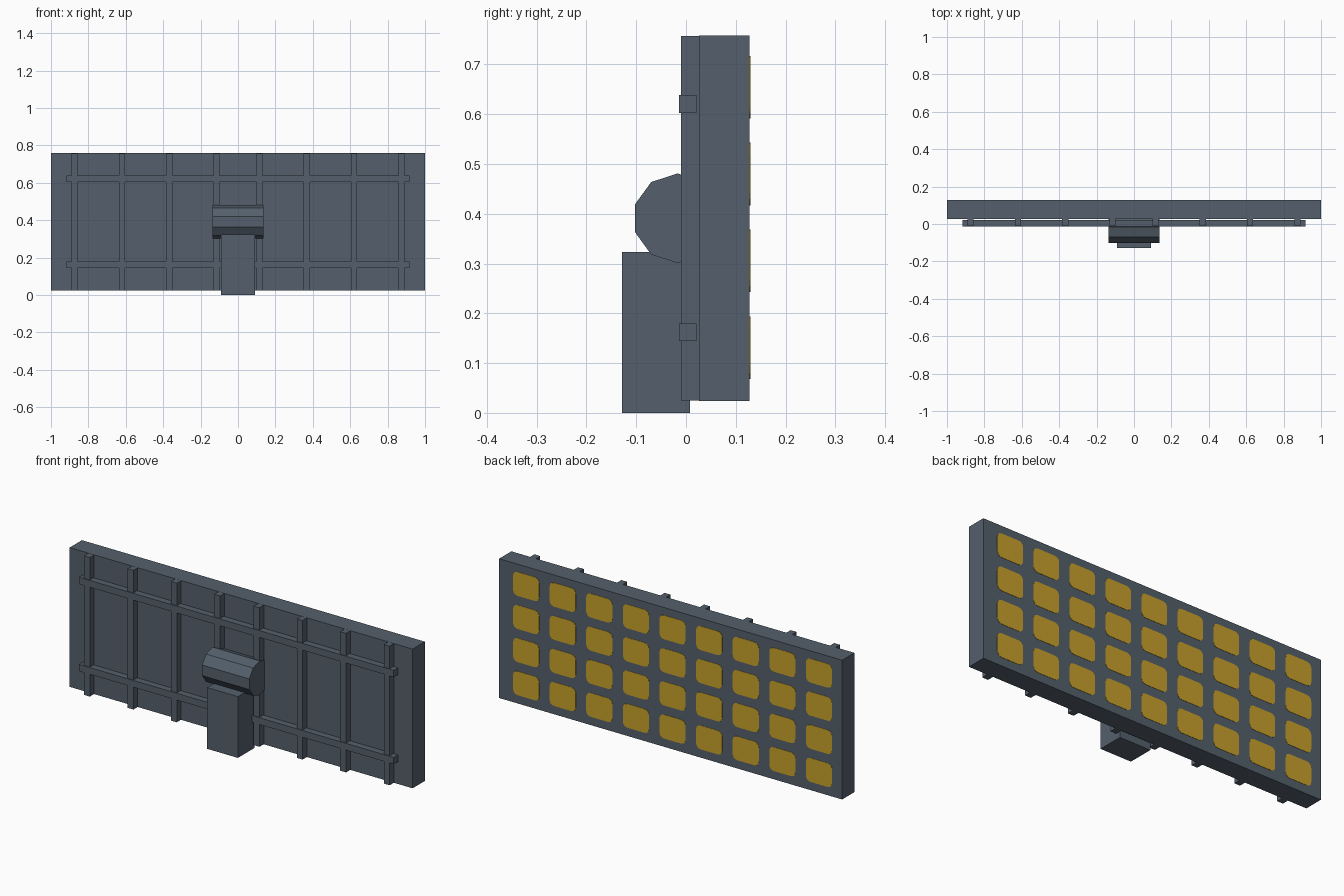
import bpy, bmesh, math
from mathutils import Matrix

if "Cube" in bpy.data.objects:
    bpy.data.objects.remove(bpy.data.objects["Cube"])


def material(name, color):
    m = bpy.data.materials.new(name)
    m.diffuse_color = (*color, 1)
    m.use_nodes = True
    m.node_tree.nodes["Principled BSDF"].inputs["Base Color"].default_value = m.diffuse_color
    return m


slate = material("slate_grey", (0.089, 0.117, 0.150))
gold = material("gold", (0.565, 0.352, 0.023))


def finish(name, bm, mat):
    bmesh.ops.recalc_face_normals(bm, faces=bm.faces)
    me = bpy.data.meshes.new(name)
    bm.to_mesh(me)
    bm.free()
    me.materials.append(mat)
    ob = bpy.data.objects.new(name, me)
    bpy.context.collection.objects.link(ob)
    return ob


def add_box(bm, x, y, z):
    size = [b - a for a, b in (x, y, z)]
    mid = [(a + b) / 2 for a, b in (x, y, z)]
    bmesh.ops.create_cube(bm, size=1, matrix=Matrix.Translation(mid) @ Matrix.Diagonal((*size, 1)))


def boxes(name, specs):
    bm = bmesh.new()
    for s in specs:
        add_box(bm, *s)
    return finish(name, bm, slate)


# Main slab and support post
boxes("panel", [((-1, 1), (0.026, 0.128), (0.024, 0.758))])
boxes("post", [((-0.09, 0.09), (-0.129, 0.008), (0, 0.323))])

# Ribs on the front
boxes("vertical_ribs", [((s * x - 0.017, s * x + 0.017), (-0.010, 0.03), (0.0245, 0.7575))
                        for x in (0.115, 0.367, 0.620, 0.874) for s in (-1, 1)])
boxes("horizontal_ribs", [((-0.918, 0.918), (-0.014, 0.021), (z - 0.018, z + 0.018))
                          for z in (0.162, 0.621)])

# Ten-sided hinge barrel lying along x
bm = bmesh.new()
bmesh.ops.create_cone(bm, cap_ends=True, segments=10, radius1=0.09, radius2=0.09, depth=0.275,
                      matrix=Matrix.Translation((0, -0.017, 0.391)) @ Matrix.Rotation(math.pi / 2, 4, 'Y')
                      @ Matrix.Rotation(math.pi / 2, 4, 'Z'))
finish("hinge_barrel", bm, slate)

# Rounded gold tiles on the back
bm = bmesh.new()
W, H, R = 0.076, 0.063, 0.025
for col in range(9):
    for row in range(4):
        cx, cz = 0.842 - col * 0.2135, 0.131 + row * 0.1745
        ring = []
        for k, (sx, sz) in enumerate(((1, 1), (-1, 1), (-1, -1), (1, -1))):
            for j in range(4):
                a = (k + j / 3) * math.pi / 2
                ring.append(bm.verts.new((cx + sx * (W - R) + R * math.cos(a), 0.1275,
                                          cz + sz * (H - R) + R * math.sin(a))))
        face = bm.faces.new(ring)
        ext = bmesh.ops.extrude_face_region(bm, geom=[face], use_keep_orig=True)
        for v in ext["geom"]:
            if isinstance(v, bmesh.types.BMVert):
                v.co.y = 0.1295
finish("gold_tiles", bm, gold)
